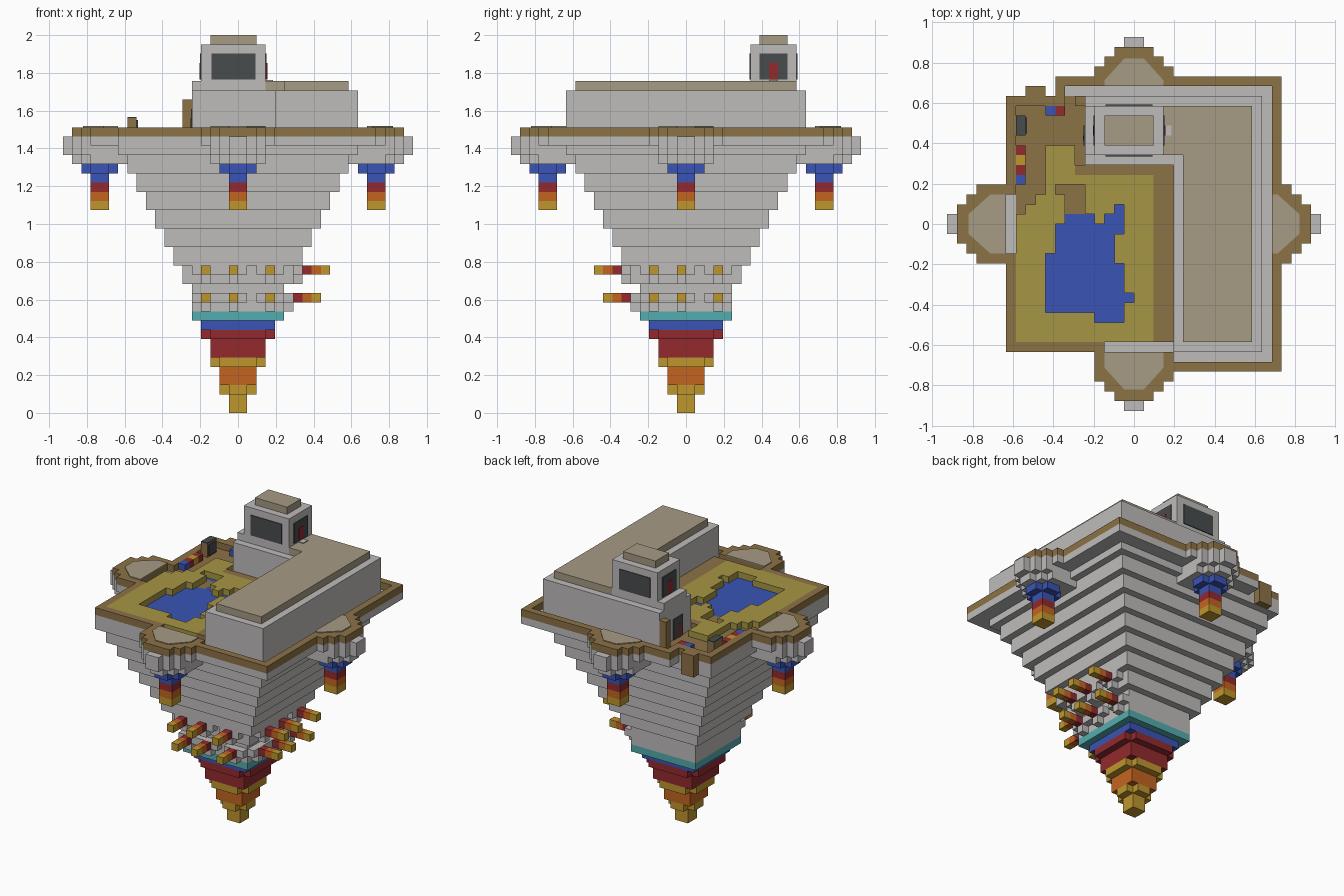
import bpy, bmesh
from mathutils import Vector, Matrix

if "Cube" in bpy.data.objects:
    bpy.data.objects.remove(bpy.data.objects["Cube"])

U = 2 / 41      # one block
THIN = 0.12     # plate thickness in blocks


def material(name, rgb):
    m = bpy.data.materials.new(name)
    m.use_nodes = True
    col = [((c / 255 + 0.055) / 1.055) ** 2.4 for c in rgb] + [1]
    m.diffuse_color = col
    m.node_tree.nodes["Principled BSDF"].inputs["Base Color"].default_value = col
    return m


gray = material("light_gray", (190, 188, 187))
brown = material("brown", (140, 114, 70))
blue = material("blue", (58, 84, 180))
red = material("red", (147, 42, 46))
orange = material("orange", (196, 100, 32))
gold = material("gold", (190, 150, 45))
teal = material("teal", (84, 172, 175))
olive = material("olive", (166, 149, 68))
tan = material("tan", (166, 155, 133))
dark = material("dark_gray", (72, 76, 77))


def finish(bm, name, mat):
    bmesh.ops.recalc_face_normals(bm, faces=bm.faces)
    me = bpy.data.meshes.new(name)
    bm.to_mesh(me)
    bm.free()
    me.materials.append(mat)
    ob = bpy.data.objects.new(name, me)
    bpy.context.collection.objects.link(ob)
    return ob


def box(name, mat, x, y, z, turn=0):
    """Block given by its ranges in block units, turned by quarters about z."""
    bm = bmesh.new()
    bmesh.ops.create_cube(bm, size=1)
    lo, hi = (Vector(p) * U for p in zip(x, y, z))
    size = hi - lo
    for v in bm.verts:
        v.co = (lo + hi) / 2 + Vector(a * b for a, b in zip(v.co, size))
    bmesh.ops.rotate(bm, verts=bm.verts, matrix=Matrix.Rotation(turn * 1.5707963, 3, "Z"))
    return finish(bm, name, mat)


def square(name, mat, half, z):
    return box(name, mat, (-half, half), (-half, half), z)


def slab(name, mat, loops, z, turn=0):
    """Flat outline, with optional holes, raised between two heights."""
    bm = bmesh.new()
    edges = []
    for loop in loops:
        vs = [bm.verts.new((a * U, b * U, z[0] * U)) for a, b in loop]
        edges += [bm.edges.new((vs[i - 1], vs[i])) for i in range(len(vs))]
    bmesh.ops.triangle_fill(bm, edges=edges, use_beauty=True)
    out = bmesh.ops.extrude_face_region(bm, geom=bm.faces[:])["geom"]
    top = [g for g in out if isinstance(g, bmesh.types.BMVert)]
    bmesh.ops.translate(bm, verts=top, vec=(0, 0, (z[1] - z[0]) * U))
    bmesh.ops.rotate(bm, verts=bm.verts, matrix=Matrix.Rotation(turn * 1.5707963, 3, "Z"))
    return finish(bm, name, mat)


# Pointed coloured tip; notched layers are two crossed blocks
for name, mat, half, lo, hi, notched in (
        ("tip_point", gold, 1, 0, 2, False), ("tip_collar", gold, 2, 2, 3, True),
        ("tip_orange", orange, 2, 3, 5, False), ("tip_gold_band", gold, 3, 5, 6, True),
        ("tip_red", red, 3, 6, 8, False), ("tip_red_band", red, 4, 8, 9, True),
        ("tip_blue_band", blue, 4, 9, 10, False), ("tip_teal_band", teal, 5, 10, 11, False)):
    if notched:
        box(name, mat, (-half, half), (1 - half, half - 1), (lo, hi))
        box(name + "_cross", mat, (1 - half, half - 1), (-half, half), (lo, hi))
    else:
        square(name, mat, half, (lo, hi))

# Stepped hull
square("hull_lowest_tier", gray, 5, (11, 14))
for i in range(8):
    square("hull_tier", gray, 6 + i, (14 + 2 * i, 16 + 2 * i))

# Wider deck on the right and back
box("deck_right", gray, (4, 15), (-15, 15), (29, 30))
box("deck_back", gray, (-8, 4), (13, 15), (29, 30))

# Brown rim and floor
DECK = (30, 31)
for x, y in (((-13, -12), (-13, -3)), ((-13, -12), (3, 13)), ((-12, -3), (-13, -12)),
             ((-12, -8), (12, 13)), ((14, 15), (-15, 15)), ((4, 14), (-15, -14)),
             ((-8, 14), (14, 15)), ((-8, -7), (12, 14)),
             ((2, 4), (-12, 6)), ((-6, 2), (5, 6))):
    box("deck_rim", brown, x, y, DECK)
box("yard_floor", brown, (-12, -5), (1, 13), (30, 30 + THIN))
box("rim_block", brown, (-11, -9), (13, 14), (28, 31))
box("door_post", brown, (-6, -5), (12, 13), (30, 34))

# Lawn with a pool cut into it
lawn = [(-12, -12), (2, -12), (2, 5), (-6, 5), (-6, 8), (-9, 8), (-9, 3),
        (-10, 3), (-10, 2), (-11, 2), (-11, 1), (-12, 1)]
pool = [(-8, 4), (-5, 4), (-5, 1), (-4, 1), (-4, 0), (-3, 0), (-3, 1), (-2, 1), (-2, 2),
        (-1, 2), (-1, -1), (-2, -1), (-2, -4), (-1, -4), (-1, -7), (0, -7), (0, -8),
        (-1, -8), (-1, -10), (-4, -10), (-4, -9), (-9, -9), (-9, -3), (-8, -3),
        (-8, 0), (-7, 0), (-7, 3), (-8, 3)]
slab("lawn", olive, [lawn, pool], DECK)
slab("pool_water", blue, [pool], (30, 30 + THIN))

# Small yard blocks
for i, mat in enumerate((blue, red, gold, red)):
    box("yard_block", mat, (-12, -11), (4 + i, 5 + i), DECK)
box("blue_crate", blue, (-9, -8), (11, 12), DECK)
box("red_crate", red, (-8, -7), (11, 12), DECK)
box("console", brown, (-12, -11), (9, 11), (30, 32))
box("console_top", dark, (-12, -11), (9, 11), (32, 32 + THIN))
box("console_screen", dark, (-11, -11 + THIN), (9.2, 10.8), (30.3, 31.8))

# L-shaped building
box("hall_walls", gray, (4, 13), (-13, 13), (30, 35))
box("wing_walls", gray, (-5, 4), (6, 13), (30, 35))
box("hall_roof", tan, (5, 12), (-12, 12), (35, 36))
box("wing_roof", tan, (3, 5), (7, 12), (35, 36))
box("tower_base", gray, (-5, 3), (7, 12), (35, 36))
box("wing_door", dark, (-5 - THIN, -5), (8, 10), (30, 33))
box("wing_door_bar", red, (-5 - THIN * 1.5, -5), (8.5, 9), (30, 32))

# Tower with a window on each side
box("tower", gray, (-4, 3), (7, 12), (36, 40))
box("tower_cap", tan, (-3, 2), (8, 11), (40, 41))
box("tower_step", gray, (3, 3.8), (9, 10), (36, 36 + THIN))
PANE = (36.2, 39)
for name, y in (("front", (7 - THIN, 7)), ("back", (12, 12 + THIN))):
    box(name + "_window", dark, (-2.9, 1.9), y, PANE)
for name, face, out in (("left", 3, 1), ("right", -4, -1)):
    for part, mat, y, z, t in (("window", dark, (8, 11), PANE, THIN),
                               ("window_bar", red, (9, 10), (36.2, 38), THIN * 1.5)):
        box(name + "_" + part, mat, sorted((face, face + out * t)), y, z)


# Four balconies, each with a hanging lantern
def stepped(steps):
    """Mirrored stair outline from (reach, half width) pairs, widest first."""
    side = []
    start = 12
    for reach, half in steps:
        side += [(start, half), (reach, half)]
        start = reach
    return side + [(r, -h) for r, h in reversed(side)]


RIM = [(16, 4), (17, 3), (18, 2)]
for turn in range(4):
    inner = 14 if turn < 2 else 13
    rim = [(max(r, inner), h) for r, h in stepped(RIM)]
    slab("balcony_rim", brown, [rim], DECK, turn)
    floor = [(inner, 3), (14.6, 3), (16.8, 1), (16.8, -1), (14.6, -3), (inner, -3)]
    slab("balcony_floor", tan, [floor], (31, 31 + THIN), turn)
    slab("balcony_base", gray, [stepped(RIM + [(19, 1)])], (29, 30), turn)
    slab("balcony_bracket", gray, [stepped([(17, 3), (18, 2), (19, 1)])], (28, 29), turn)
    slab("balcony_foot", gray, [stepped([(16, 3), (17, 2), (18, 1)])], (27, 28), turn)
    box("lantern_cap", blue, (13, 17), (-1, 1), (26, 27), turn)
    box("lantern_cap_cross", blue, (14, 16), (-2, 2), (26, 27), turn)
    for i, mat in enumerate((gold, orange, red, blue)):
        box("lantern_band", mat, (14, 16), (-1, 1), (22 + i, 23 + i), turn)

# Two rows of spikes on the front and the +x side
for turn in (0, -1):
    for face, z in ((5, 12), (6, 15)):
        for t in (-4, -1, 3):
            box("spike_bracket", gray, (face, face + 1), (t, t + 1), (z - 1, z + 1), turn)
            box("spike_mount", gray, (face, face + 1), (t - 1, t + 2), (z, z + 1), turn)
            for i, mat in enumerate((red, orange, gold)):
                box("spike_band", mat, (face + 1 + i, face + 2 + i), (t, t + 1),
                    (z, z + 1), turn)
